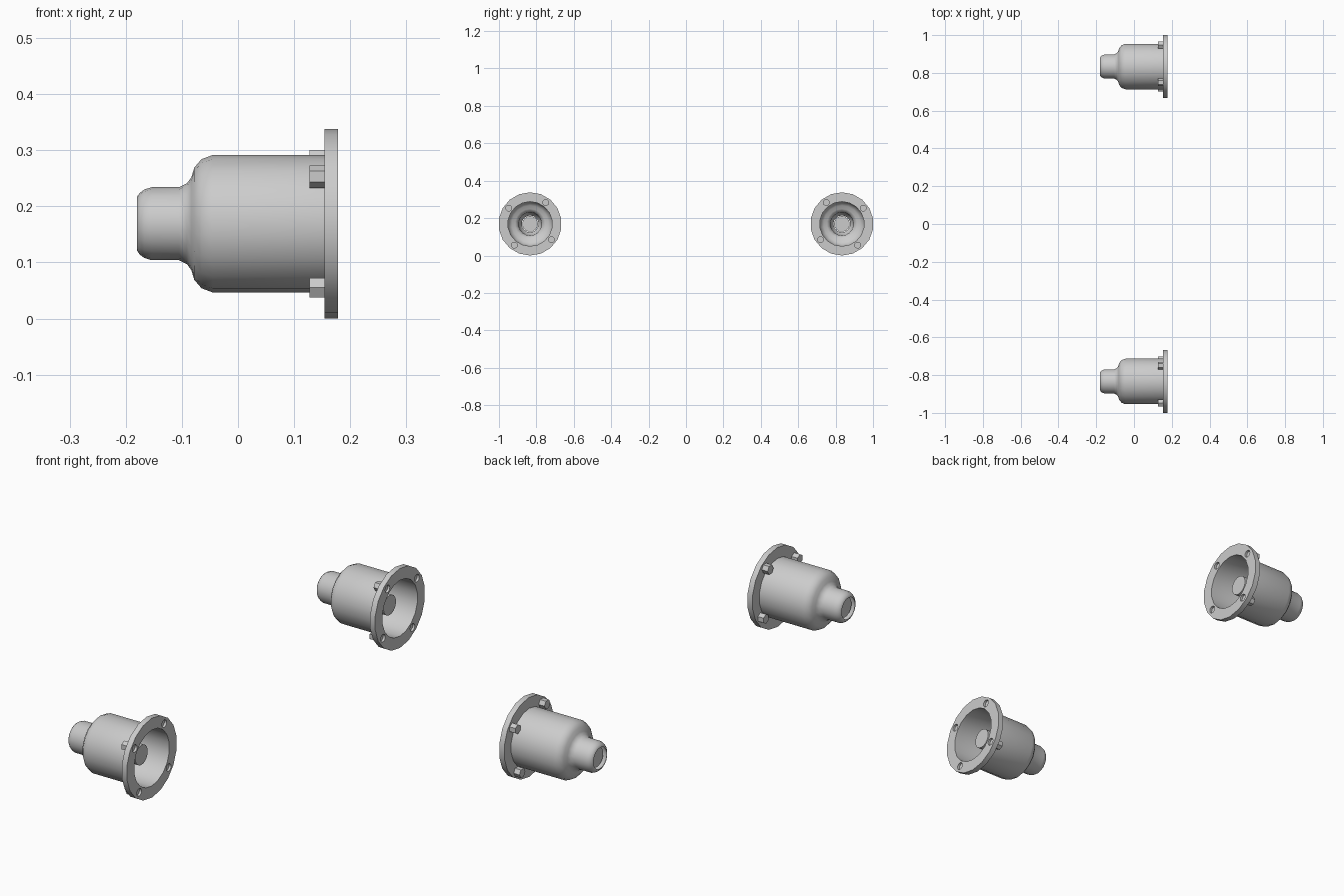
import bpy, bmesh
from math import cos, sin, pi, radians

if "Cube" in bpy.data.objects:
    bpy.data.objects.remove(bpy.data.objects["Cube"])

CY, CZ = 0.8336, 0.169      # hub axis (runs along x)
SIDES = 18
BOLT_R = 0.1416             # bolt circle radius
BOLT_ANGLES = [53.6 + 90 * k for k in range(4)]


def finish(name, bm):
    bmesh.ops.recalc_face_normals(bm, faces=bm.faces)
    me = bpy.data.meshes.new(name)
    bm.to_mesh(me)
    bm.free()
    ob = bpy.data.objects.new(name, me)
    bpy.context.collection.objects.link(ob)
    return ob


def activate(ob):
    bpy.ops.object.select_all(action='DESELECT')
    ob.select_set(True)
    bpy.context.view_layer.objects.active = ob


def smooth(ob):
    activate(ob)
    bpy.ops.object.shade_smooth_by_angle(angle=radians(40))


def lathe(name, cy, profile):
    """Revolve a closed (x, radius) profile about the hub axis."""
    bm = bmesh.new()
    rings = []
    for i in range(SIDES):
        a = pi / 2 + 2 * pi * i / SIDES
        rings.append([bm.verts.new((x, cy + r * cos(a), CZ + r * sin(a))) for x, r in profile])
    n = len(profile)
    for i in range(SIDES):
        p, q = rings[i], rings[(i + 1) % SIDES]
        for j in range(n):
            k = (j + 1) % n
            bm.faces.new((p[j], p[k], q[k], q[j]))
    return finish(name, bm)


def prism(bm, x0, x1, y, z, r, n, phase=0.0):
    """Capped n-sided cylinder along x."""
    a = [phase + 2 * pi * i / n for i in range(n)]
    lo, hi = [[bm.verts.new((x, y + r * cos(t), z + r * sin(t))) for t in a] for x in (x0, x1)]
    bm.faces.new(lo)
    bm.faces.new(hi)
    for i in range(n):
        j = (i + 1) % n
        bm.faces.new((lo[i], lo[j], hi[j], hi[i]))


OUTER = [(-0.18, 0.048), (-0.175, 0.055), (-0.167, 0.061), (-0.154, 0.065),
         (-0.105, 0.065), (-0.091, 0.072), (-0.083, 0.083), (-0.078, 0.100),
         (-0.065, 0.115), (-0.045, 0.1225), (0.156, 0.1225)]
INNER = [(0.156, 0.119), (-0.044, 0.119), (-0.062, 0.112), (-0.074, 0.098),
         (-0.079, 0.081), (-0.088, 0.069), (-0.104, 0.062), (-0.154, 0.060),
         (-0.17, 0.052), (-0.18, 0.045)]

for side, label in ((-1, "front"), (1, "back")):
    cy = side * CY
    spots = [(cy - side * BOLT_R * cos(radians(a)), CZ + BOLT_R * sin(radians(a)))
             for a in BOLT_ANGLES]

    # hollow stepped housing
    smooth(lathe(label + "_housing", cy, OUTER + INNER))

    # mounting flange with four bolt recesses
    flange = lathe(label + "_flange", cy,
                   [(0.154, 0.119), (0.154, 0.169), (0.178, 0.169), (0.178, 0.119)])
    bm = bmesh.new()
    for y, z in spots:
        prism(bm, 0.168, 0.19, y, z, 0.016, 10)
    cutter = finish(label + "_recess_cutter", bm)
    cutter.hide_render = True
    mod = flange.modifiers.new("recesses", 'BOOLEAN')
    mod.operation, mod.object, mod.solver = 'DIFFERENCE', cutter, 'EXACT'
    activate(flange)
    bpy.ops.object.modifier_apply(modifier=mod.name)
    bpy.data.objects.remove(cutter)
    smooth(flange)

    # hexagonal bolt heads behind the flange
    bm = bmesh.new()
    for k, (y, z) in enumerate(spots):
        prism(bm, 0.127, 0.156, y, z, 0.02, 6, (k % 2) * pi / 2)
    finish(label + "_bolts", bm)

    # central shaft
    bm = bmesh.new()
    prism(bm, -0.165, 0.13, cy, CZ, 0.042, SIDES, pi / 2)
    smooth(finish(label + "_shaft", bm))
